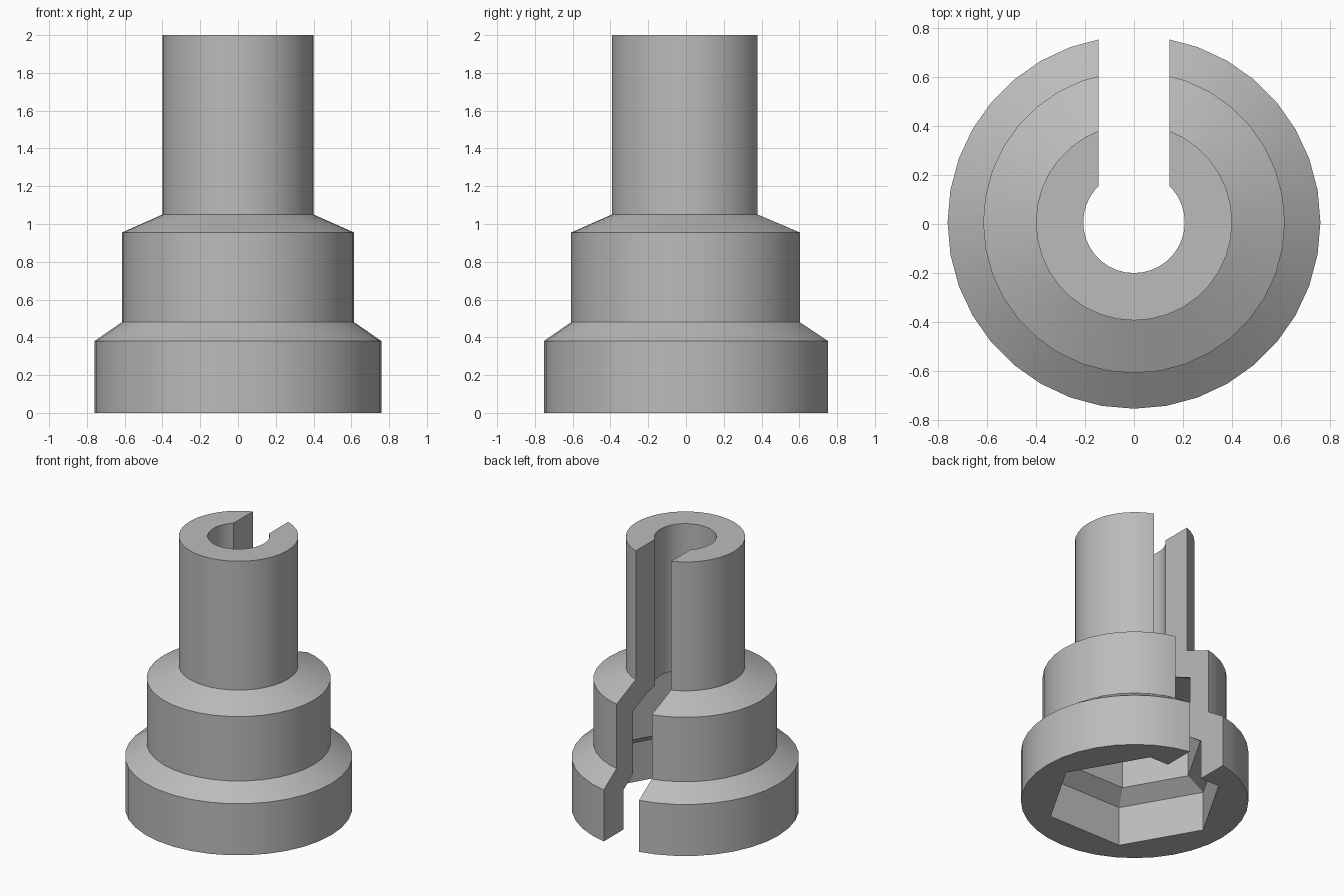
import bpy, bmesh, math

cube = bpy.data.objects.get("Cube")
if cube:
    bpy.data.objects.remove(cube, do_unlink=True)

CENTER_Y = 0.007

grey = bpy.data.materials.new("plain grey")
grey.use_nodes = True
colour = (0.5, 0.5, 0.5, 1)
grey.diffuse_color = colour
grey.node_tree.nodes["Principled BSDF"].inputs["Base Color"].default_value = colour


def stacked_solid(name, profile, sides):
    """Closed solid lofted through regular polygons given as (radius, z)."""
    bm = bmesh.new()
    rings = []
    for radius, z in profile:
        angles = [math.tau * i / sides for i in range(sides)]
        rings.append([bm.verts.new((radius * math.cos(a), radius * math.sin(a) + CENTER_Y, z))
                      for a in angles])
    for low, high in zip(rings, rings[1:]):
        for i in range(sides):
            j = (i + 1) % sides
            bm.faces.new((low[i], low[j], high[j], high[i]))
    bm.faces.new(rings[0][::-1])
    bm.faces.new(rings[-1])
    mesh = bpy.data.meshes.new(name)
    bm.to_mesh(mesh)
    bm.free()
    obj = bpy.data.objects.new(name, mesh)
    bpy.context.collection.objects.link(obj)
    mesh.materials.append(grey)
    return obj


# Stepped outer body with sloped shoulders
body = stacked_solid("stepped_socket_body", [
    (0.76, 0), (0.76, 0.38), (0.615, 0.48), (0.615, 0.955), (0.4, 1.05), (0.4, 2)], 36)

# Hexagonal cavity narrowing in steps towards the bore
hex_cavity = stacked_solid("hex_cavity_cutter", [
    (0.597, -0.1), (0.597, 0.29), (0.467, 0.37), (0.467, 0.83), (0.237, 0.92)], 6)

# Round bore through the neck
bore = stacked_solid("bore_cutter", [(0.207, 0.6), (0.207, 2.1)], 36)

# Full-height slot open towards the back
bpy.ops.mesh.primitive_cube_add(size=1, location=(0, 0.5, 1))
slot = bpy.context.object
slot.name = "slot_cutter"
slot.scale = (0.288, 1, 2.4)

for cutter in (hex_cavity, bore, slot):
    cut = body.modifiers.new(cutter.name, "BOOLEAN")
    cut.operation = "DIFFERENCE"
    cut.solver = "EXACT"
    cut.object = cutter
    cutter.hide_render = True

# Bake the cuts, then remove the cutters
bpy.ops.object.select_all(action="DESELECT")
body.select_set(True)
bpy.context.view_layer.objects.active = body
for name in [m.name for m in body.modifiers]:
    bpy.ops.object.modifier_apply(modifier=name)
for cutter in (hex_cavity, bore, slot):
    bpy.data.objects.remove(cutter, do_unlink=True)

bpy.ops.object.shade_smooth_by_angle(angle=math.radians(20))
